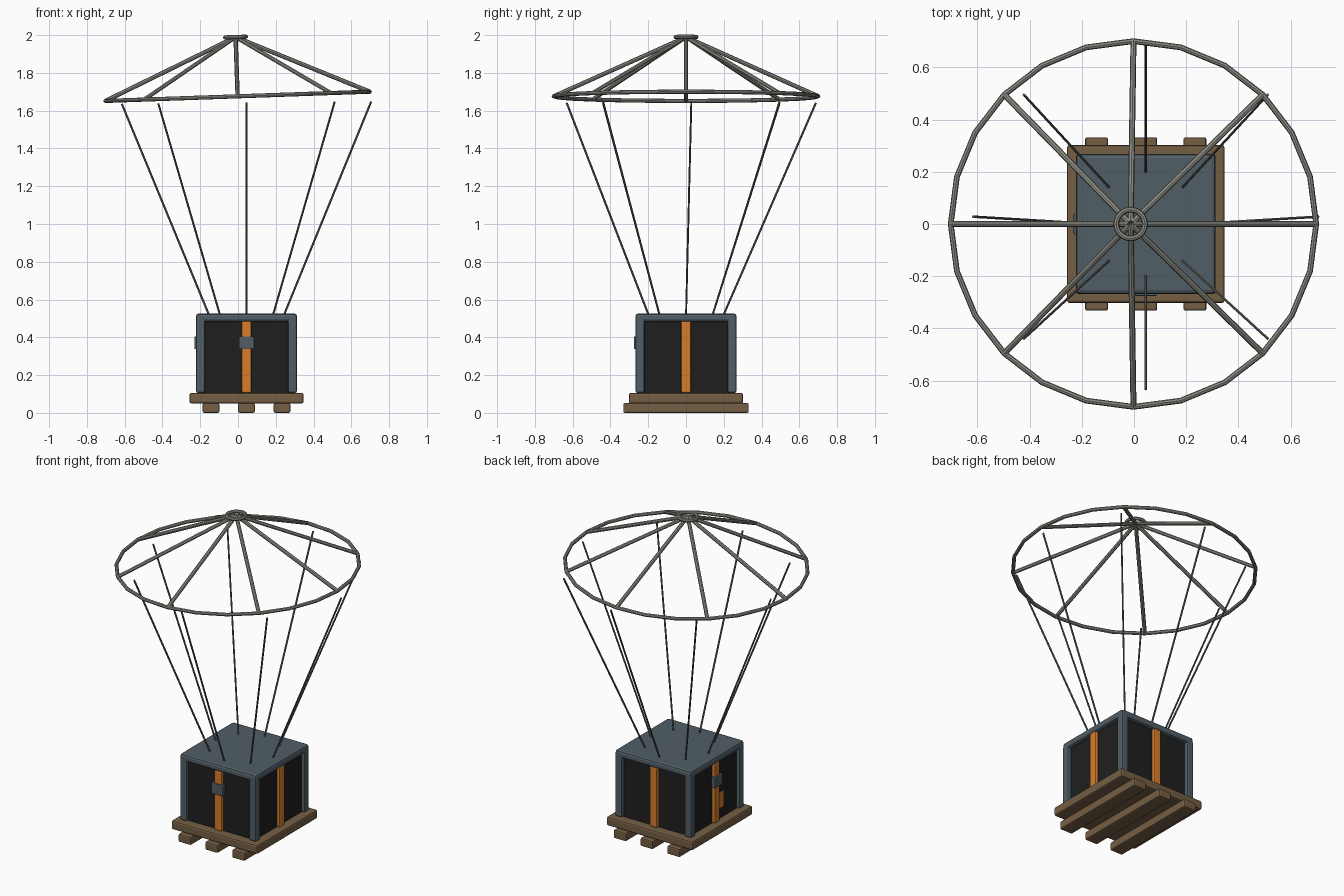
import bpy, math
from mathutils import Vector, Matrix

if "Cube" in bpy.data.objects:
    bpy.data.objects.remove(bpy.data.objects["Cube"])


def material(name, rgb):
    m = bpy.data.materials.new(name)
    m.diffuse_color = (*[(c / 255) ** 2.2 for c in rgb], 1)
    m.use_nodes = True
    m.node_tree.nodes["Principled BSDF"].inputs["Base Color"].default_value = m.diffuse_color
    return m


SLATE = material("slate frame", (82, 94, 102))
BLACK = material("black panel", (36, 36, 36))
ORANGE = material("orange strap", (214, 124, 48))
WOOD = material("brown wood", (116, 95, 70))
METAL = material("grey tube", (140, 140, 132))
CORD = material("dark cord", (98, 99, 97))

CX = 0.045                                   # crate hangs slightly off centre


def finish(o, name, mat, smooth=False):
    o.name = name
    o.data.materials.append(mat)
    if smooth:
        bpy.ops.object.shade_smooth_by_angle(angle=math.radians(40))
    return o


def box(name, mat, centre, size, bevel=0.0):
    bpy.ops.mesh.primitive_cube_add(size=1, location=centre)
    o = bpy.context.object
    o.scale = size
    bpy.ops.object.transform_apply(location=False, rotation=False, scale=True)
    if bevel:
        b = o.modifiers.new("bevel", "BEVEL")
        b.width, b.segments = bevel, 2
    return finish(o, name, mat)


def rod(name, mat, a, b, radius, sides=8):
    a, b = Vector(a), Vector(b)
    bpy.ops.mesh.primitive_cylinder_add(vertices=sides, radius=radius,
                                        depth=(b - a).length, location=(a + b) / 2)
    o = bpy.context.object
    o.rotation_euler = (b - a).to_track_quat("Z", "Y").to_euler()
    return finish(o, name, mat, True)


def torus(name, mat, z, major, minor, segs):
    bpy.ops.mesh.primitive_torus_add(major_radius=major, minor_radius=minor,
                                     major_segments=segs, minor_segments=8)
    o = bpy.context.object
    o.matrix_world = CANOPY @ Matrix.Translation((0, 0, z))
    return finish(o, name, mat)


# Pallet: deck on three runners
box("pallet_deck", WOOD, (CX, 0, 0.078), (0.604, 0.604, 0.056), 0.01)
for i, dx in enumerate((-0.188, 0, 0.188)):
    box(f"pallet_runner_{i}", WOOD, (CX + dx, 0, 0.026), (0.088, 0.664, 0.052), 0.008)

# Crate: dark body, lid and corner posts
box("crate_body", BLACK, (CX, 0, 0.30), (0.49, 0.49, 0.40), 0.005)
box("crate_lid", SLATE, (CX, 0, 0.504), (0.535, 0.535, 0.044), 0.014)
for sx in (-1, 1):
    for sy in (-1, 1):
        box(f"corner_post_{sx}_{sy}", SLATE, (CX + sx * 0.2435, sy * 0.2435, 0.306),
            (0.048, 0.048, 0.40), 0.01)

# Straps on every side, buckles on the front and left
for i, (nx, ny) in enumerate(((0, -1), (-1, 0), (0, 1), (1, 0))):
    def side(d, w, h):
        return (d if nx else w, d if ny else w, h)
    box(f"strap_{i}", ORANGE, (CX + nx * 0.252, ny * 0.252, 0.296),
        side(0.028, 0.052, 0.38), 0.008)
    if i < 2:
        box(f"buckle_{i}", SLATE, (CX + nx * 0.263, ny * 0.263, 0.371),
            side(0.026, 0.082, 0.068), 0.005)

# Plain orange patch on the left panel
box("side_patch", ORANGE, (CX - 0.2465, -0.06, 0.222), (0.006, 0.06, 0.10))

# Canopy frame, tilted two degrees
CANOPY = Matrix.Translation((-0.002, 0, 1.676)) @ Matrix.Rotation(math.radians(-2), 4, "Y")
torus("canopy_ring", METAL, 0, 0.70, 0.011, 24)
torus("hub_ring", METAL, 0.314, 0.055, 0.011, 24)
for i in range(8):
    a = i * math.pi / 4
    d = Vector((math.cos(a), math.sin(a), 0))
    rod(f"canopy_rib_{i}", METAL, CANOPY @ (d * 0.008 + Vector((0, 0, 0.310))),
        CANOPY @ (d * 0.70), 0.0115)

# Suspension cords from lid towards the ring
for i in range(8):
    a = i * math.pi / 4
    c, s = math.cos(a), math.sin(a)
    rod(f"cord_{i}", CORD, (CX + 0.195 * c, 0.195 * s, 0.51),
        (CX + 0.66 * c, 0.028 + 0.66 * s, 1.642 + 0.006 * c), 0.0055, 6)
